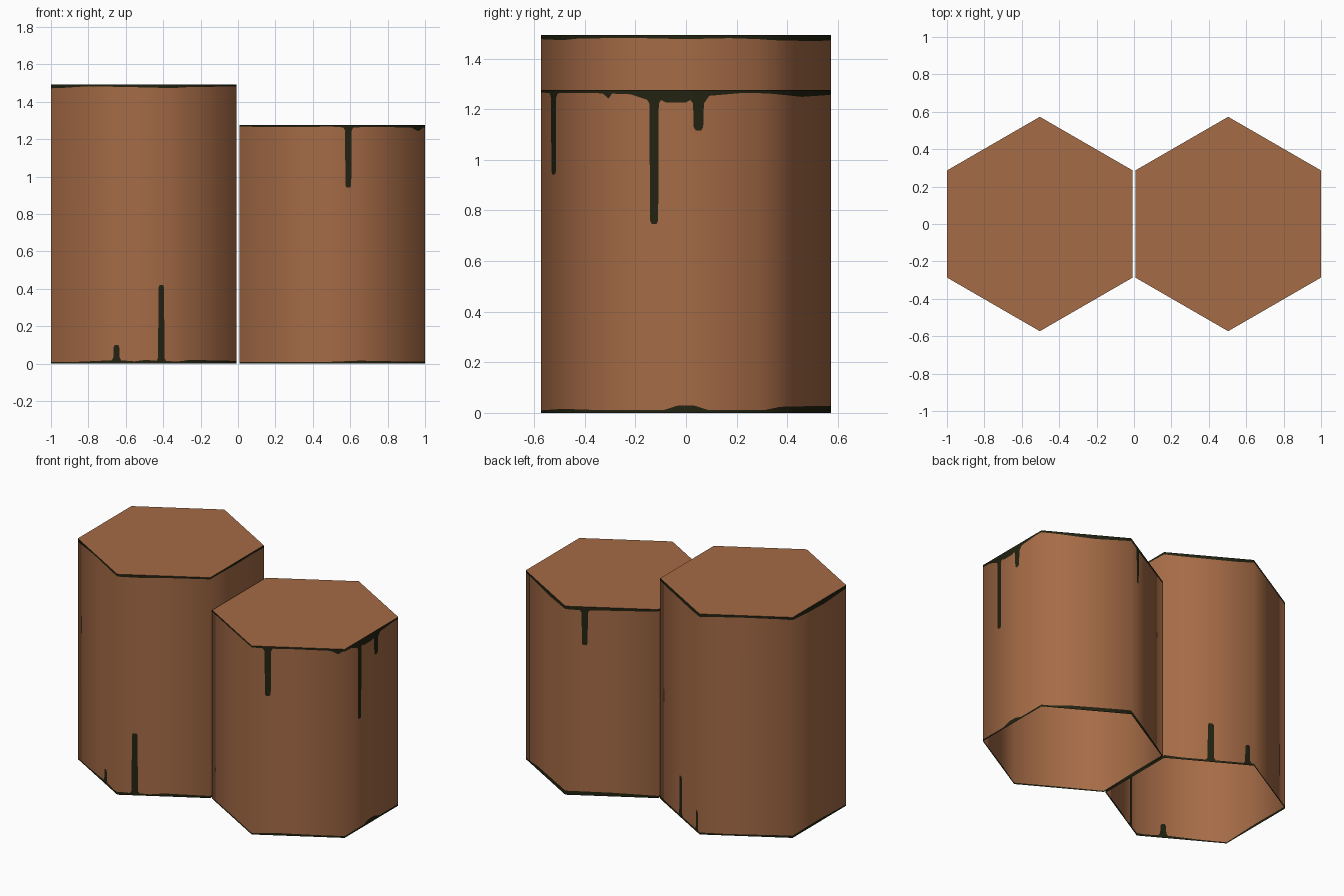
import bpy
import math

if "Cube" in bpy.data.objects:
    bpy.data.objects.remove(bpy.data.objects["Cube"])

SIDE = 0.573          # hexagon side length = corner radius
OFFSET = 0.5035       # distance of each column axis from the centre


def material(name, rgb):
    m = bpy.data.materials.new(name)
    m.diffuse_color = (*rgb, 1.0)
    m.use_nodes = True
    m.node_tree.nodes["Principled BSDF"].inputs["Base Color"].default_value = m.diffuse_color
    return m


BROWN = material("brown clay", (0.376, 0.147, 0.061))
DARK = material("dark drip", (0.016, 0.016, 0.006))


def drip(s, length, base, width=0.06):
    """Profile points of one round-ended drip centred at perimeter position s."""
    h = width / 2
    return [(s - h * 1.7, base), (s - h * 1.15, base + 0.015),
            (s - h, length - 0.012), (s - h * 0.6, length),
            (s + h * 0.6, length), (s + h, length - 0.012),
            (s + h * 1.15, base + 0.015), (s + h * 1.7, base)]


def sample(profile, s):
    """Linear interpolation of the profile, wrapping round after six sides."""
    pts = [(profile[-1][0] - 6, profile[-1][1])] + profile + [(profile[0][0] + 6, profile[0][1])]
    for (a, va), (b, vb) in zip(pts, pts[1:]):
        if a <= s <= b and b > a:
            return va + (vb - va) * (s - a) / (b - a)
    return profile[0][1]


def corner(i):
    a = math.radians(-90 + 60 * i)
    return SIDE * math.cos(a), SIDE * math.sin(a)


def hex_column(name, x0, height, top, bottom):
    # Side 0 faces front right, then counter-clockwise; s = side + fraction
    top, bottom = sorted(top), sorted(bottom)
    stops = sorted({round(p[0] % 6, 4) for p in top + bottom} | set(range(6)))
    verts, faces, mats = [], [], []
    for s in stops:
        k = int(s)
        (ax, ay), (bx, by) = corner(k), corner(k + 1)
        x, y = ax + (bx - ax) * (s - k), ay + (by - ay) * (s - k)
        for z in (0, sample(bottom, s), height - sample(top, s), height):
            verts.append((x, y, z))
    n = len(stops)
    # Walls: dark foot band, brown body, dark rim band
    for i in range(n):
        a, b = 4 * i, 4 * ((i + 1) % n)
        for row, mat in enumerate((1, 0, 1)):
            faces.append((a + row, b + row, b + row + 1, a + row + 1))
            mats.append(mat)
    # Flat lid; the underside stays open
    faces.append([4 * i + 3 for i in range(n)])
    mats.append(0)

    mesh = bpy.data.meshes.new(name)
    mesh.from_pydata(verts, [], faces)
    mesh.materials.append(BROWN)
    mesh.materials.append(DARK)
    # Walls are shaded round about the column axis, the lid is flat
    normals = []
    for poly, mat in zip(mesh.polygons, mats):
        poly.material_index = mat
        poly.use_smooth = True
        for v in poly.vertices:
            x, y, _ = verts[v]
            r = math.hypot(x, y)
            normals.append((0, 0, 1) if len(poly.vertices) > 4 else (x / r, y / r, 0))
    mesh.normals_split_custom_set(normals)
    obj = bpy.data.objects.new(name, mesh)
    obj.location.x = x0
    bpy.context.collection.objects.link(obj)


# Tall column: drips run up from the foot
hex_column(
    "tall_column", -OFFSET, 1.493,
    top=[(0, .016), (.3, .02), (.5, .014), (.9, .012), (1.2, .012), (1.5, .016), (1.8, .012),
         (2.2, .02), (2.8, .024), (3, .02), (3.4, .014), (3.9, .016), (4.3, .03),
         (4.6, .035), (4.95, .022), (5.15, .018), (5.4, .01), (5.7, .013)],
    bottom=[(0.02, .02), *drip(.188, .42, .015), (.35, .01), (.5, .02), (.95, .015),
            (1.5, .015), (2, .02), (2.2, .014), *drip(2.52, .28, .014, .065),
            *drip(2.93, .145, .014, .05), (3.3, .01), (3.8, .014), (4.5, .018),
            (5, .008), (5.3, .01), *drip(5.705, .10, .018), (5.9, .012)])

# Short column: drips run down from the rim
hex_column(
    "short_column", OFFSET, 1.277,
    top=[(0, .01), *drip(.174, .335, .014, .062), (.4, .012), (.85, .014), (.93, .035),
         (.98, .015), (1.12, .018), *drip(1.28, .53, .04, .056), (1.36, .05), (1.5, .05),
         *drip(1.586, .16, .04, .065), (1.66, .024), (1.9, .012), (2.2, .016), (2.6, .028),
         (3, .02), *drip(3.21, .26, .024), (3.5, .02), (4, .015), (4.5, .015),
         (5, .01), (5.5, .012)],
    bottom=[(0, .01), (.3, .016), (.7, .012), (1.35, .012), (1.45, .03), (1.55, .03),
            (1.65, .012), (2.1, .012), (2.3, .024), (2.9, .028), (3.5, .025),
            (4, .015), (4.5, .015), (5, .008), (5.5, .01)])
